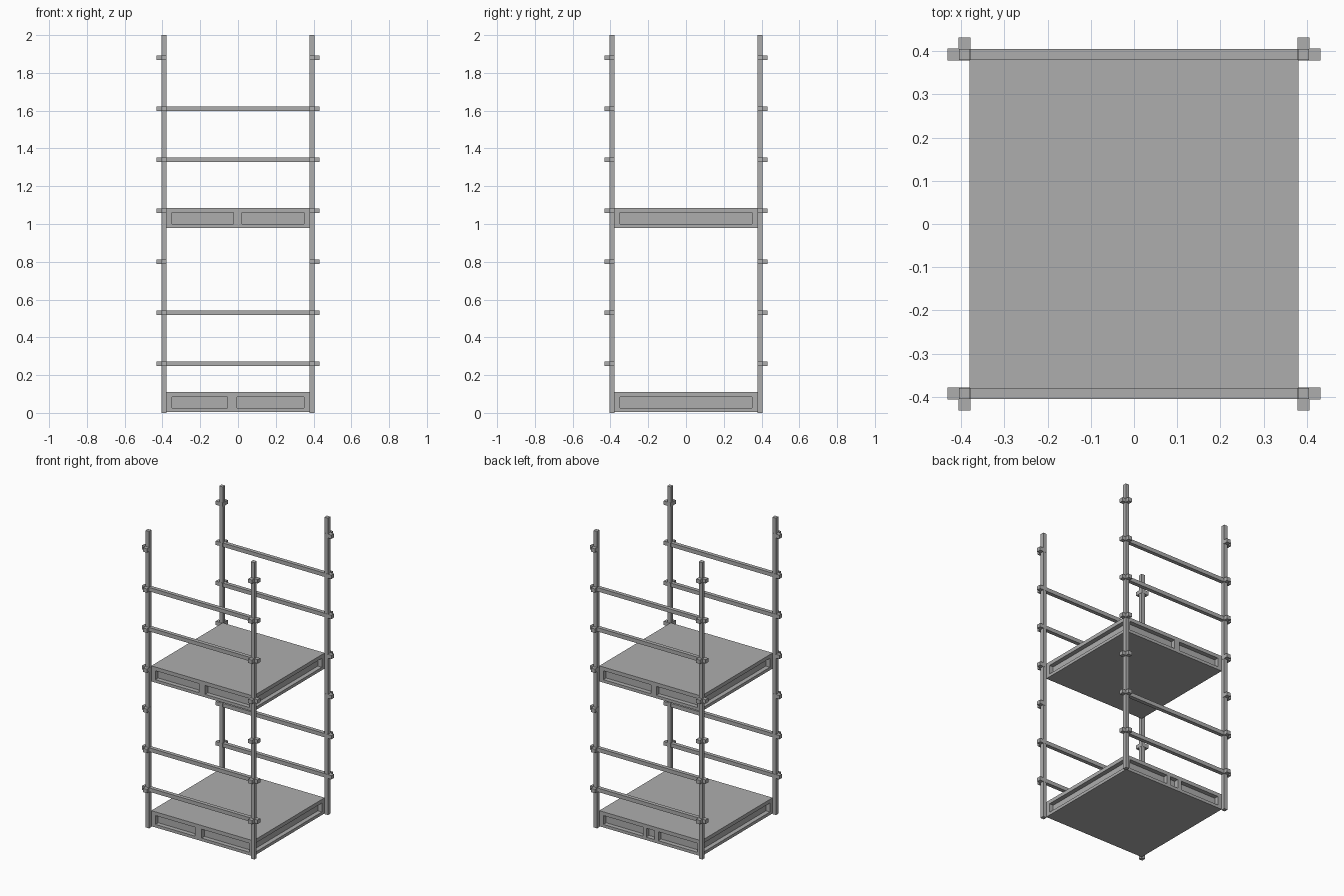
import bpy
from mathutils import Vector

cube = bpy.data.objects.get("Cube")
if cube:
    bpy.data.objects.remove(cube, do_unlink=True)

steel = bpy.data.materials.new("plain grey steel")
steel.use_nodes = True
GREY = (0.42, 0.42, 0.42, 1)
steel.diffuse_color = GREY
steel.node_tree.nodes["Principled BSDF"].inputs["Base Color"].default_value = GREY


def box(name, low, high):
    """Axis-aligned box between two opposite corners."""
    a = Vector([min(p, q) for p, q in zip(low, high)])
    b = Vector([max(p, q) for p, q in zip(low, high)])
    bpy.ops.mesh.primitive_cube_add(size=1, location=(a + b) / 2)
    ob = bpy.context.object
    ob.name = name
    for v in ob.data.vertices:
        v.co = v.co * (b - a)
    ob.data.materials.append(steel)
    return ob


IN, OUT, TAB = 0.379, 0.405, 0.431   # post inner face, outer face, clamp tip
HALF = 0.013                         # half the thickness of rails and clamps
DECK, CORE = 0.38, 0.35              # half widths of the plates and the core
levels = [0.26 + 0.27 * i for i in range(7)]

# Corner posts with two outward clamp tabs at every level
for sx, side in ((-1, "right"), (1, "left")):
    for sy, end in ((-1, "front"), (1, "back")):
        tag = f"{end}_{side}"
        box(f"{tag}_post", (sx * IN, sy * IN, 0), (sx * OUT, sy * OUT, 2))
        for z in levels:
            lo, hi = z - HALF, z + HALF
            box(f"{tag}_side_clamp", (sx * IN, sy * (IN - 0.001), lo), (sx * TAB, sy * (OUT + 0.001), hi))
            box(f"{tag}_end_clamp", (sx * (IN - 0.001), sy * IN, lo), (sx * (OUT + 0.001), sy * TAB, hi))

# Guard rails on the front and back only
for sy, end in ((-1, "front"), (1, "back")):
    for i in (0, 1, 4, 5):
        z = levels[i]
        box(f"{end}_rail", (-IN, sy * IN, z - HALF), (IN, sy * OUT, z + HALF))


def deck(name, z, front_bars, back_bars):
    """Platform: two plates, a recessed core, and end walls with openings."""
    lo, hi = z + 0.02, z + 0.08
    box(f"{name}_bottom_plate", (-DECK, -DECK, z), (DECK, DECK, lo))
    box(f"{name}_top_plate", (-DECK, -DECK, hi), (DECK, DECK, z + 0.105))
    box(f"{name}_core", (-CORE, -CORE, lo), (CORE, CORE, hi))
    ends = [(-DECK, -CORE), (CORE, DECK)]
    for sy, end, bars in ((-1, "front", front_bars), (1, "back", back_bars)):
        for x0, x1 in ends + bars:
            box(f"{name}_{end}_bar", (x0, sy * CORE, lo), (x1, sy * DECK, hi))


deck("lower_deck", 0.005, [(-0.055, -0.005)], [(0.03, 0.055), (-0.06, -0.03)])
deck("upper_deck", 0.98, [(-0.025, 0.02)], [(-0.045, -0.005)])
